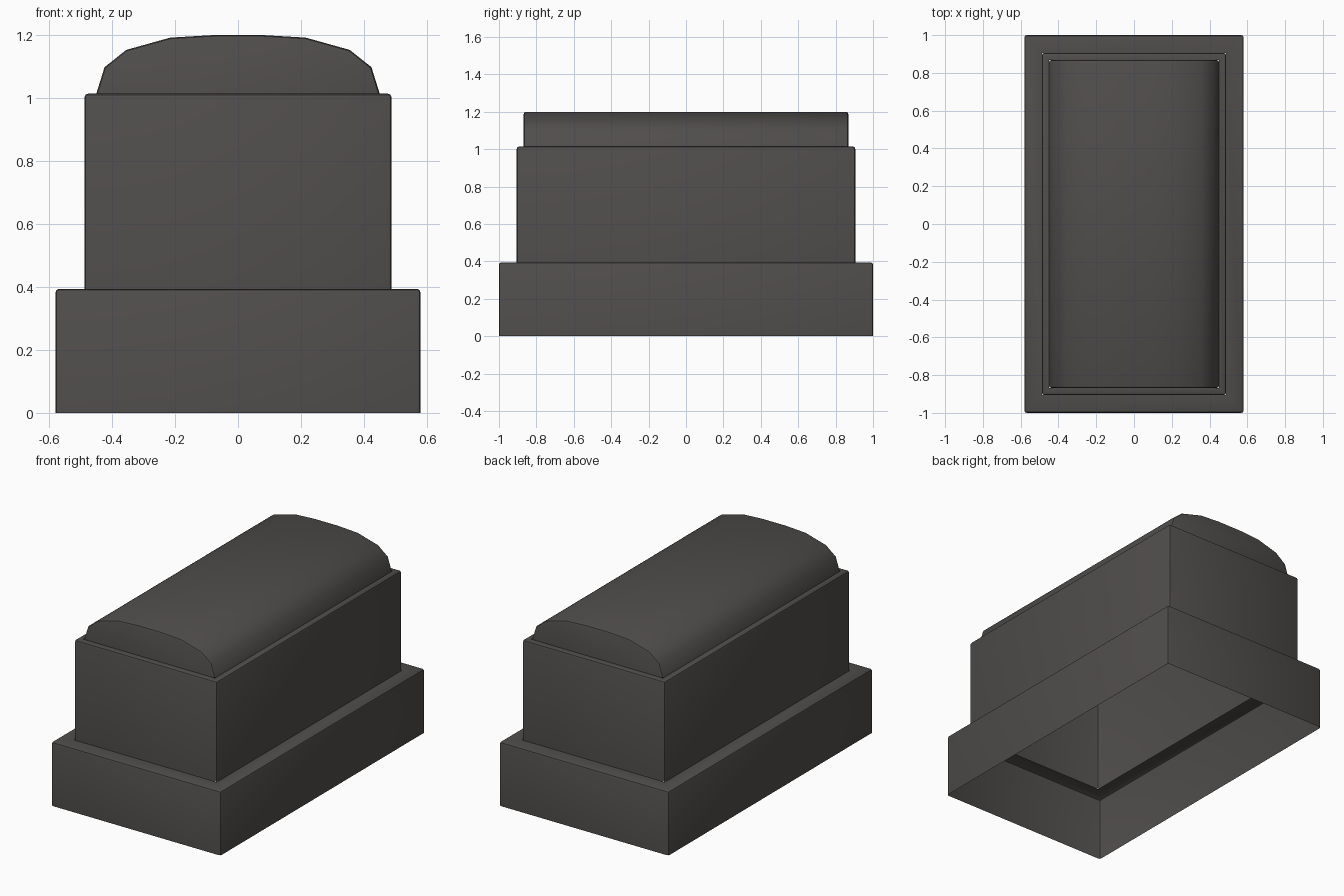
import bpy, bmesh

if "Cube" in bpy.data.objects:
    bpy.data.objects.remove(bpy.data.objects["Cube"])

stone = bpy.data.materials.new("dark_stone")
stone.diffuse_color = (0.08, 0.075, 0.071, 1)
stone.use_nodes = True
stone.node_tree.nodes["Principled BSDF"].inputs["Base Color"].default_value = stone.diffuse_color


def finish(name, bm, bevel_edges, width):
    bmesh.ops.recalc_face_normals(bm, faces=bm.faces)
    bmesh.ops.bevel(bm, geom=bevel_edges, offset=width, segments=2,
                    profile=0.5, affect='EDGES')
    me = bpy.data.meshes.new(name)
    bm.to_mesh(me)
    bm.free()
    me.materials.append(stone)
    ob = bpy.data.objects.new(name, me)
    bpy.context.collection.objects.link(ob)
    bpy.ops.object.select_all(action='DESELECT')
    ob.select_set(True)
    bpy.context.view_layer.objects.active = ob
    bpy.ops.object.shade_smooth_by_angle(angle=0.6)


def tier(name, x, y, z0, z1, ix, iy):
    """Hollow, open-bottomed tier: four walls and a ledge around an opening."""
    bm = bmesh.new()
    rings = []
    for a, b, z in ((x, y, z0), (x, y, z1), (ix, iy, z1)):
        rings.append([bm.verts.new((sx * a, sy * b, z))
                      for sx, sy in ((-1, -1), (1, -1), (1, 1), (-1, 1))])
    for lo, hi in zip(rings, rings[1:]):
        for i in range(4):
            j = (i + 1) % 4
            bm.faces.new((lo[i], lo[j], hi[j], hi[i]))
    # the open shell is oriented explicitly by winding; soften outer edges
    edges = [e for e in bm.edges if len(e.link_faces) == 2
             and all(abs(abs(v.co.x) - x) < 1e-5 for v in e.verts)
             and all(abs(abs(v.co.y) - y) < 1e-5 for v in e.verts)]
    finish(name, bm, edges, 0.012)


# stepped plinth and chest
tier("plinth", 0.58, 1.0, 0.0, 0.394, 0.488, 0.905)
tier("chest", 0.488, 0.905, 0.394, 1.014, 0.45, 0.868)

# vaulted lid: arched profile run along y, open underneath
half = [(0.45, 1.014), (0.424, 1.098), (0.355, 1.153), (0.215, 1.192), (0.08, 1.2)]
profile = half + [(-x, z) for x, z in reversed(half)]
bm = bmesh.new()
front, back = [[bm.verts.new((x, y, z)) for x, z in profile] for y in (-0.868, 0.868)]
for i in range(len(profile) - 1):
    bm.faces.new((front[i], front[i + 1], back[i + 1], back[i]))
bm.faces.new(front)
bm.faces.new(back)
rim = [e for e in bm.edges if len(e.link_faces) == 2
       and abs(e.verts[0].co.y - e.verts[1].co.y) < 1e-5]
finish("vaulted_lid", bm, rim, 0.012)
